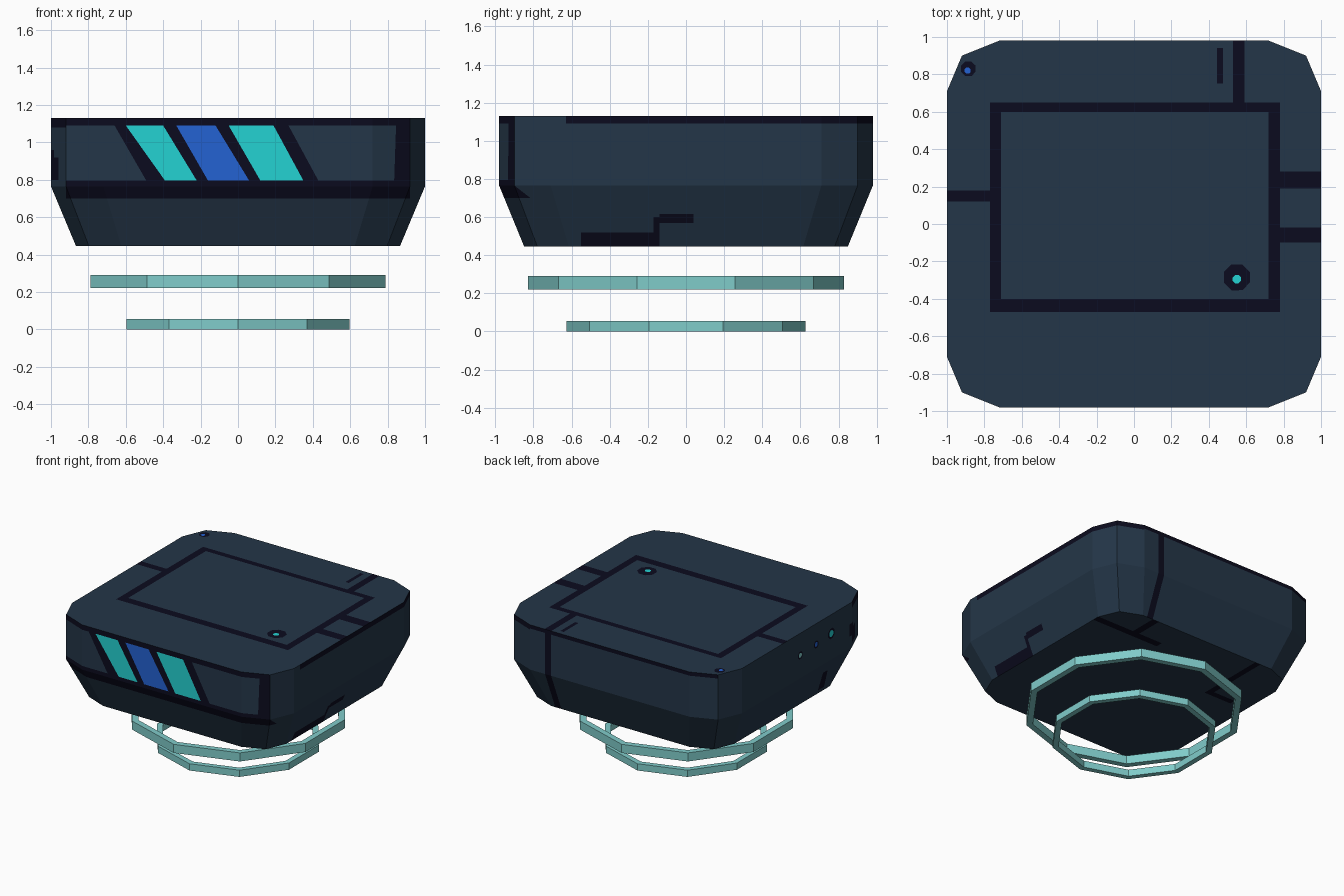
import bpy, bmesh, math
from mathutils import Vector

if "Cube" in bpy.data.objects:
    bpy.data.objects.remove(bpy.data.objects["Cube"])


def linear(c):
    c /= 255
    return c / 12.92 if c <= 0.04045 else ((c + 0.055) / 1.055) ** 2.4


def material(name, r, g, b):
    m = bpy.data.materials.new(name)
    m.diffuse_color = (linear(r), linear(g), linear(b), 1)
    m.use_nodes = True
    m.node_tree.nodes["Principled BSDF"].inputs["Base Color"].default_value = m.diffuse_color
    return m


MATS = [material("slate hull", 36, 54, 72), material("dark panel line", 11, 11, 30),
        material("cyan light", 36, 210, 210), material("blue light", 36, 98, 210),
        material("pale teal ring", 128, 204, 202)]
HULL, DARK, CYAN, BLUE, TEAL = range(5)


def finish(name, bm, mats):
    bmesh.ops.recalc_face_normals(bm, faces=bm.faces)
    me = bpy.data.meshes.new(name)
    bm.to_mesh(me)
    bm.free()
    for m in mats:
        me.materials.append(m)
    ob = bpy.data.objects.new(name, me)
    bpy.context.collection.objects.link(ob)


def bridge(bm, a, b):
    n = len(a)
    for i in range(n):
        bm.faces.new((a[i], a[(i + 1) % n], b[(i + 1) % n], b[i]))


# Hull: square with faceted corners, straight above and tapered below
quarter = [(1, 0.71), (0.92, 0.90), (0.72, 0.98)]
outline = quarter + [(-x, y) for x, y in quarter[::-1]]
outline += [(-x, -y) for x, y in outline]
hull = bmesh.new()
levels = [[hull.verts.new((x * s, y * s, z)) for x, y in outline]
          for z, s in ((0.445, 0.866), (0.765, 1), (1.13, 1))]
bridge(hull, levels[0], levels[1])
bridge(hull, levels[1], levels[2])
hull.faces.new(levels[0])
hull.faces.new(levels[2])
bmesh.ops.recalc_face_normals(hull, faces=hull.faces)

# Each side: facing direction, the two axes drawn on, least facing value
SIDES = {"front": ((0, -1, 0), 0, 2, 0.2), "back": ((0, 1, 0), 0, 2, 0.2),
         "right": ((1, 0, 0), 1, 2, 0.2), "left": ((-1, 0, 0), 1, 2, 0.2),
         "top": ((0, 0, 1), 0, 1, 0.9), "bottom": ((0, 0, -1), 0, 1, 0.9)}


def paint(side, pts, mat):
    """Cut a convex outline into the hull faces of one side and colour it."""
    d, u, v, least = SIDES[side]
    faces = [f for f in hull.faces if f.normal.dot(Vector(d)) > least]
    mid = Vector((0, 0, 0))
    for p in pts:
        mid[u] += p[0] / len(pts)
        mid[v] += p[1] / len(pts)
    for p, q in zip(pts, pts[1:] + pts[:1]):
        co, no = Vector((0, 0, 0)), Vector((0, 0, 0))
        co[u], co[v] = p
        no[u], no[v] = q[1] - p[1], p[0] - q[0]
        no.normalize()
        if no.dot(mid - co) < 0:
            no.negate()
        geom = set(faces)
        for f in faces:
            geom.update(f.edges)
            geom.update(f.verts)
        out = bmesh.ops.bisect_plane(hull, geom=list(geom), dist=1e-5,
                                     plane_co=co, plane_no=no)["geom"]
        faces = [f for f in out if isinstance(f, bmesh.types.BMFace)
                 and no.dot(f.calc_center_median() - co) > 0]
        if not faces:
            return
    for f in faces:
        f.material_index = mat


def rect(side, u0, u1, v0, v1, mat=DARK):
    paint(side, [(u0, v0), (u1, v0), (u1, v1), (u0, v1)], mat)


def dot(side, u, v, r, mat):
    paint(side, [(u + r * math.cos(k * math.pi / 4 + 0.4), v + r * math.sin(k * math.pi / 4 + 0.4))
                 for k in range(8)], mat)


# Front display: dark surround, hull side panels, three slanted lights
rect("front", -0.92, 0.92, 0.70, 1.14)
rect("front", -1.01, -0.92, 1.08, 1.14)
rect("front", -1.01, -0.96, 0.80, 0.92)
for tl, tr, bl, br, mat in ((-0.92, -0.66, -0.92, -0.49, HULL), (-0.60, -0.40, -0.39, -0.22, CYAN),
                            (-0.33, -0.12, -0.16, 0.06, BLUE), (-0.05, 0.19, 0.12, 0.35, CYAN),
                            (0.27, 0.845, 0.43, 0.835, HULL)):
    paint("front", [(tl, 1.09), (tr, 1.09), (br, 0.795), (bl, 0.795)], mat)

# Top hatch outline and the lines running out to the edges
for r in ((-0.77, -0.71, -0.46, 0.64), (0.72, 0.78, -0.47, 0.65),
          (-0.77, 0.78, -0.47, -0.40), (-0.77, 0.78, 0.60, 0.65),
          (-1.01, -0.77, 0.12, 0.18), (0.78, 1.01, 0.19, 0.28), (0.78, 1.01, -0.10, -0.02),
          (0.53, 0.59, 0.65, 0.99), (0.445, 0.475, 0.75, 0.94)):
    rect("top", *r)
dot("top", 0.55, -0.285, 0.075, DARK)
dot("top", 0.55, -0.295, 0.024, CYAN)
dot("top", -0.885, 0.83, 0.042, DARK)
dot("top", -0.89, 0.82, 0.018, BLUE)

# Right side: top band and stepped lower mark
rect("right", -0.63, 0.99, 1.09, 1.14)
rect("right", -0.55, -0.14, 0.44, 0.52)
rect("right", -0.17, -0.14, 0.52, 0.60)
rect("right", -0.14, 0.04, 0.57, 0.615)

# Back: top band and one full-height line
rect("back", -0.92, 1.01, 1.10, 1.14)
rect("back", 0.53, 0.585, 0.44, 1.10)

# Left side: row of indicator dots and small marks
for y, z, r, mat in ((-0.045, 0.95, 0.02, TEAL), (-0.25, 0.96, 0.02, BLUE),
                     (-0.445, 0.975, 0.028, CYAN)):
    dot("left", y, z, r * 1.6, DARK)
    dot("left", y, z, r, mat)
rect("left", -0.75, -0.68, 0.86, 0.96)
paint("left", [(-0.52, 0.48), (-0.44, 0.48), (-0.40, 0.66), (-0.46, 0.66)], DARK)

# Underside lines
for r in ((0.47, 0.53, 0.62, 0.86), (0.25, 0.87, 0.56, 0.62),
          (-0.52, -0.47, 0.28, 0.86), (-0.72, -0.47, 0.26, 0.31)):
    rect("bottom", *r)
finish("hull", hull, MATS)


# Two floating ten-sided hover rings
def ring(name, radius, z0, z1, wall):
    bm = bmesh.new()
    loops = []
    for r, z in ((radius, z0), (radius, z1), (radius - wall, z1), (radius - wall, z0)):
        loops.append([bm.verts.new((r * math.sin(k * math.pi / 5), r * math.cos(k * math.pi / 5), z))
                      for k in range(10)])
    for a, b in zip(loops, loops[1:] + loops[:1]):
        bridge(bm, a, b)
    finish(name, bm, [MATS[TEAL]])


ring("upper_hover_ring", 0.828, 0.22, 0.29, 0.05)
ring("lower_hover_ring", 0.626, 0.0, 0.055, 0.045)
